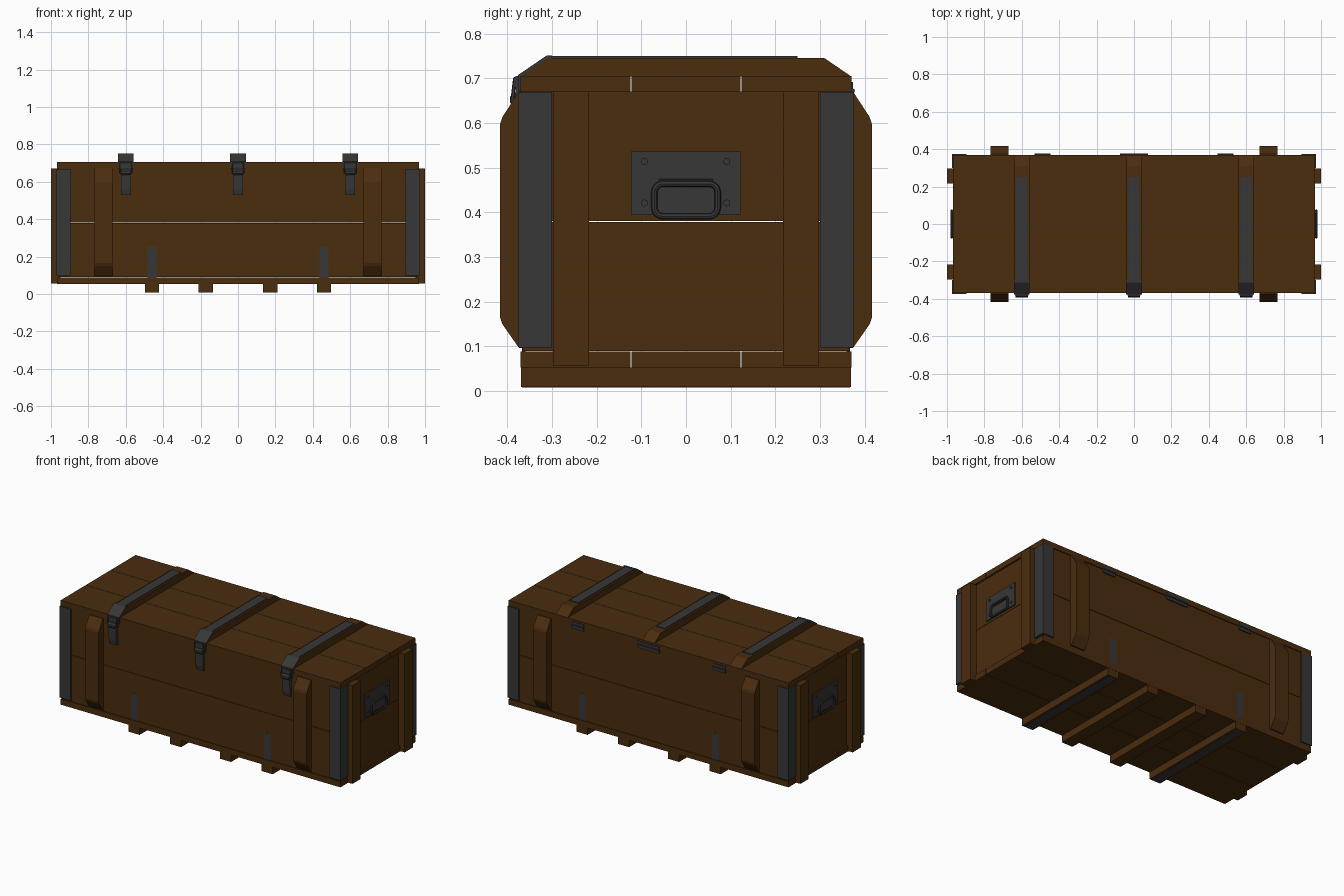
import bpy, math

if "Cube" in bpy.data.objects:
    bpy.data.objects.remove(bpy.data.objects["Cube"])


def material(name, rgb):
    m = bpy.data.materials.new(name)
    m.diffuse_color = (*rgb, 1)
    m.use_nodes = True
    m.node_tree.nodes["Principled BSDF"].inputs["Base Color"].default_value = m.diffuse_color
    return m


WOOD = material("brown_wood", (0.070, 0.026, 0.0045))
METAL = material("dark_metal", (0.038, 0.038, 0.038))


def add(name, verts, faces, mat):
    me = bpy.data.meshes.new(name)
    me.from_pydata(verts, [], faces)
    me.materials.append(mat)
    ob = bpy.data.objects.new(name, me)
    bpy.context.collection.objects.link(ob)
    bpy.context.view_layer.objects.active = ob
    ob.select_set(True)
    bpy.ops.object.mode_set(mode='EDIT')
    bpy.ops.mesh.select_all(action='SELECT')
    bpy.ops.mesh.normals_make_consistent(inside=False)
    bpy.ops.object.mode_set(mode='OBJECT')
    ob.select_set(False)
    return ob


def prism(name, profile, x0, x1, mat):
    """Extrude a (y, z) outline along x."""
    n = len(profile)
    verts = [(x, y, z) for x in (x0, x1) for y, z in profile]
    faces = [tuple(range(n)), tuple(range(n, 2 * n))]
    faces += [(i, (i + 1) % n, n + (i + 1) % n, n + i) for i in range(n)]
    return add(name, verts, faces, mat)


def box(name, x, y, z, mat):
    return prism(name, [(y[0], z[0]), (y[1], z[0]), (y[1], z[1]), (y[0], z[1])], x[0], x[1], mat)


def ribbon(name, path, t, x, w, mat):
    """Bent sheet of thickness t following a (y, z) path, offset to its left."""
    off = []
    for i, (y, z) in enumerate(path):
        ns = []
        for a, b in ((i - 1, i), (i, i + 1)):
            if a >= 0 and b < len(path):
                dy, dz = path[b][0] - path[a][0], path[b][1] - path[a][1]
                l = math.hypot(dy, dz)
                ns.append((-dz / l, dy / l))
        ny, nz = sum(n[0] for n in ns), sum(n[1] for n in ns)
        k = t * len(ns) / (ny * ny + nz * nz)
        off.append((y + ny * k, z + nz * k))
    n = len(path)
    verts = [(xx, *p) for xx in (x - w / 2, x + w / 2) for p in path + off]
    faces = []
    for i in range(n - 1):
        a, b, c, d = i, i + 1, n + i + 1, n + i
        m = 2 * n
        faces += [(a, b, c, d), (a + m, b + m, c + m, d + m),
                  (a, b, b + m, a + m), (d, c, c + m, d + m)]
    for i in (0, n - 1):
        faces.append((i, n + i, 3 * n + i, 2 * n + i))
    return add(name, verts, faces, mat)


def tube(name, pts, r, cyclic, mat):
    """Round bar along a path."""
    cu = bpy.data.curves.new(name, 'CURVE')
    cu.dimensions = '3D'
    cu.bevel_depth, cu.bevel_resolution = r, 2
    cu.use_fill_caps = True
    sp = cu.splines.new('POLY')
    sp.points.add(len(pts) - 1)
    for p, co in zip(sp.points, pts):
        p.co = (*co, 1)
    sp.use_cyclic_u = cyclic
    cu.materials.append(mat)
    ob = bpy.data.objects.new(name, cu)
    bpy.context.collection.objects.link(ob)
    bpy.context.view_layer.objects.active = ob
    ob.select_set(True)
    bpy.ops.object.convert(target='MESH')
    bpy.ops.object.shade_smooth_by_angle()
    bpy.context.object.select_set(False)


# Lid and floor, three planks each
for y0, y1 in ((-0.37, -0.124), (-0.122, 0.122), (0.124, 0.37)):
    box("lid_plank", (-0.967, 0.967), (y0, y1), (0.671, 0.705), WOOD)
    box("floor_plank", (-0.967, 0.967), (y0, y1), (0.053, 0.089), WOOD)

# Walls, two planks each
for z0, z1 in ((0.09, 0.379), (0.381, 0.67)):
    for s in (-1, 1):
        box("side_plank", (-0.957, 0.957), sorted((s * 0.33, s * 0.366)), (z0, z1), WOOD)
        box("end_plank", sorted((s * 0.92, s * 0.957)), (-0.33, 0.33), (z0, z1), WOOD)

for sx in (-1, 1):
    for sy in (-1, 1):
        # Upright battens on the ends
        box("end_batten", sorted((sx * 0.95, sx * 1.0)), sorted((sy * 0.217, sy * 0.298)),
            (0.056, 0.67), WOOD)
        # Chamfered battens on the long sides
        prof = [(0.36, 0.097), (0.374, 0.097), (0.411, 0.150), (0.416, 0.165),
                (0.416, 0.598), (0.411, 0.613), (0.374, 0.67), (0.36, 0.67)]
        prism("side_batten", [(sy * y, z) for y, z in prof], sx * 0.672, sx * 0.766, WOOD)
        # Angle irons on the corners
        L = [(0.972, 0.375), (0.895, 0.375), (0.895, 0.364), (0.955, 0.364),
             (0.955, 0.30), (0.972, 0.30)]
        verts = [(sx * x, sy * y, z) for z in (0.098, 0.669) for x, y in L]
        faces = [tuple(range(6)), tuple(range(6, 12))]
        faces += [(i, (i + 1) % 6, 6 + (i + 1) % 6, 6 + i) for i in range(6)]
        add("corner_iron", verts, faces, METAL)

# Skids under the floor, outer pair strapped with metal
for x in (-0.46, -0.173, 0.173, 0.46):
    box("skid", (x - 0.038, x + 0.038), (-0.369, 0.369), (0.009, 0.053), WOOD)
for x in (-0.46, 0.46):
    ribbon("skid_strap", [(0.367, 0.255), (0.367, 0.008), (-0.367, 0.008), (-0.367, 0.255)],
           -0.008, x, 0.048, METAL)

# Lid battens with straps and latches
for x in (-0.6, 0, 0.6):
    prism("lid_batten", [(-0.37, 0.704), (0.37, 0.704), (0.31, 0.745), (-0.31, 0.745)],
          x - 0.041, x + 0.041, WOOD)
    ribbon("lid_strap", [(0.25, 0.745), (-0.31, 0.745), (-0.37, 0.705)],
           -0.005, x, 0.06, METAL)
    ribbon("strap_end", [(-0.30, 0.745), (-0.31, 0.745), (-0.37, 0.704), (-0.37, 0.672)],
           -0.006, x, 0.084, METAL)
    box("latch_plate", (x - 0.035, x + 0.035), (-0.381, -0.368), (0.645, 0.705), METAL)
    prism("latch_lever", [(-0.364, 0.53), (-0.376, 0.53), (-0.382, 0.56), (-0.384, 0.635),
                          (-0.394, 0.645), (-0.394, 0.658), (-0.386, 0.668), (-0.364, 0.668)],
          x - 0.026, x + 0.026, METAL)
    tube("latch_loop", [(x - 0.03, -0.389, 0.65), (x - 0.03, -0.383, 0.7),
                        (x + 0.03, -0.383, 0.7), (x + 0.03, -0.389, 0.65)], 0.004, True, METAL)

# Hinges on the back
for x, w in ((-0.49, 0.085), (0, 0.15), (0.49, 0.085)):
    box("hinge_leaf", (x - w / 2, x + w / 2), (0.36, 0.374), (0.65, 0.692), METAL)
    tube("hinge_pin", [(x - w / 2, 0.372, 0.672), (x + w / 2, 0.372, 0.672)], 0.006, False, METAL)

# Carrying handles on the ends
for s in (-1, 1):
    box("handle_plate", sorted((s * 0.95, s * 0.964)), (-0.123, 0.122), (0.395, 0.536), METAL)
    ring = []
    for cy, cz, a0 in ((0.052, 0.445, 0), (-0.052, 0.445, 90), (-0.052, 0.41, 180), (0.052, 0.41, 270)):
        for k in range(5):
            a = math.radians(a0 + k * 22.5)
            ring.append((s * 0.974, cy + 0.019 * math.cos(a), cz + 0.019 * math.sin(a)))
    tube("handle_ring", ring, 0.007, True, METAL)
    tube("handle_bracket", [(s * 0.966, -0.06, 0.467), (s * 0.966, 0.06, 0.467)], 0.008, False, METAL)
    for y in (-0.093, 0.091):
        for z in (0.421, 0.514):
            tube("plate_rivet", [(s * 0.96, y, z), (s * 0.969, y, z)], 0.008, False, METAL)
